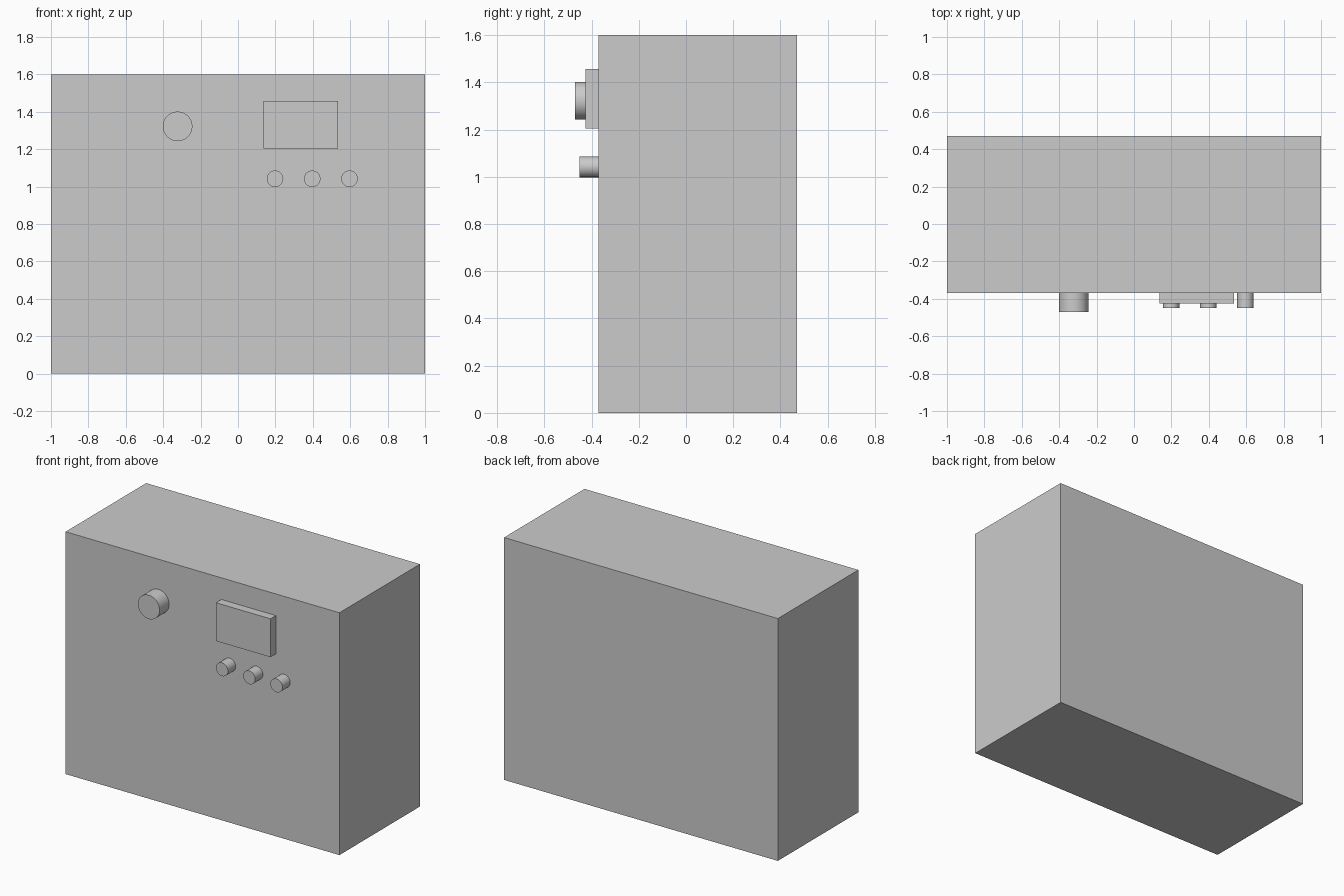
import bpy
import math

cube = bpy.data.objects.get("Cube")
if cube:
    bpy.data.objects.remove(cube, do_unlink=True)

grey = bpy.data.materials.new("light_grey")
grey.use_nodes = True
colour = (0.6, 0.6, 0.6, 1)
grey.diffuse_color = colour
grey.node_tree.nodes["Principled BSDF"].inputs["Base Color"].default_value = colour

FRONT = -0.37  # y of the cabinet's front face
BACK = 0.47


def box(name, x0, x1, y0, y1, z0, z1):
    centre = ((x0 + x1) / 2, (y0 + y1) / 2, (z0 + z1) / 2)
    bpy.ops.mesh.primitive_cube_add(size=1, location=centre)
    obj = bpy.context.object
    obj.name = name
    obj.scale = (x1 - x0, y1 - y0, z1 - z0)
    bpy.ops.object.transform_apply(location=False, rotation=False, scale=True)
    obj.data.materials.append(grey)


def knob(name, x, z, radius, tip):
    bpy.ops.mesh.primitive_cylinder_add(
        vertices=64, radius=radius, depth=FRONT - tip,
        location=(x, (FRONT + tip) / 2, z), rotation=(math.pi / 2, 0, 0))
    obj = bpy.context.object
    obj.name = name
    obj.data.materials.append(grey)
    bpy.ops.object.shade_smooth_by_angle(angle=math.radians(30))


# Cabinet and raised display panel
box("cabinet", -1, 1, FRONT, BACK, 0, 1.6)
box("display_panel", 0.137, 0.535, -0.426, FRONT, 1.204, 1.457)

# Large dial and the row of small buttons
knob("dial", -0.323, 1.322, 0.079, -BACK)
for i in range(3):
    knob(f"button_{i + 1}", 0.198 + 0.199 * i, 1.042, 0.044, -0.45)
